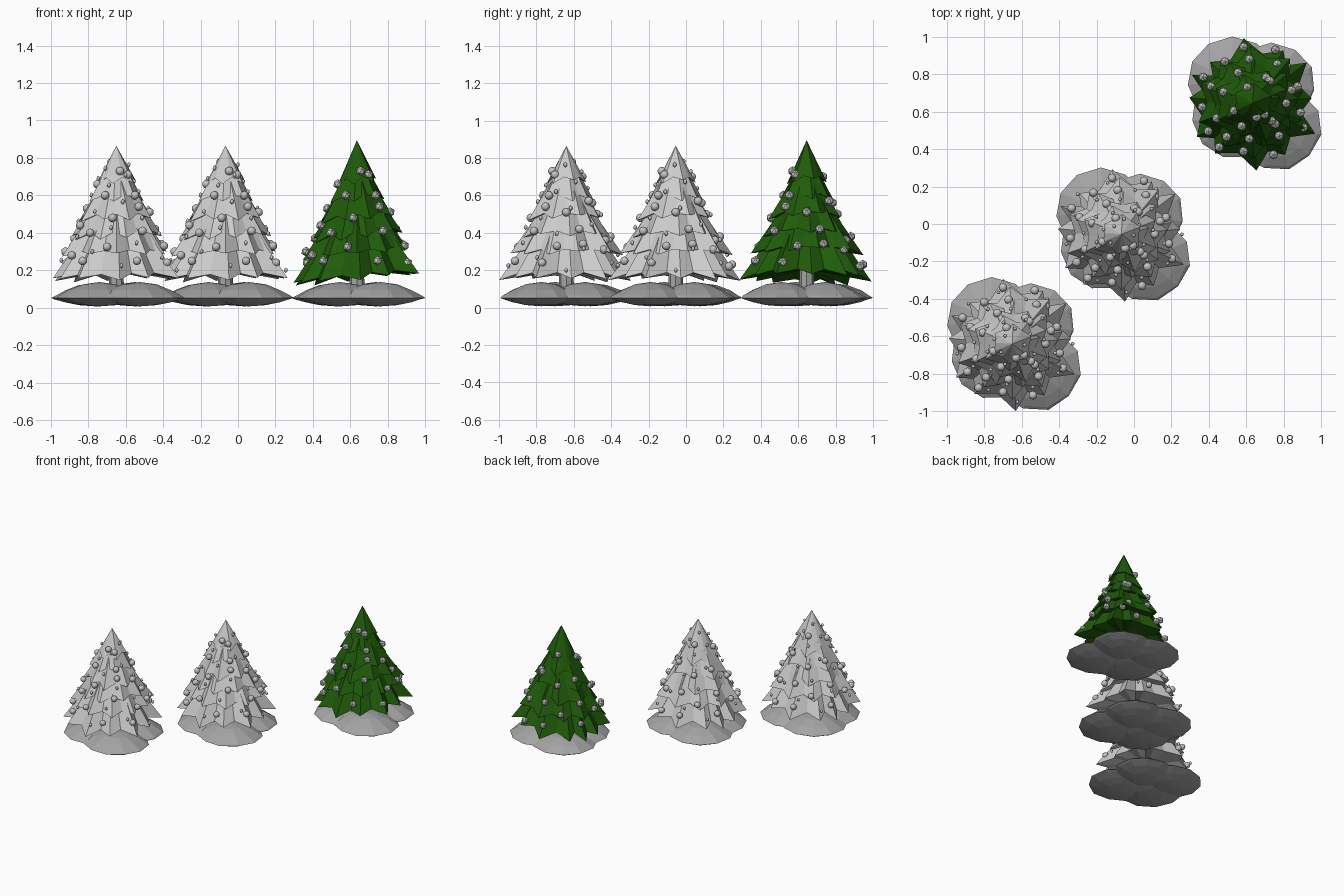
import bpy, bmesh, math, random
from mathutils import Matrix, Vector

if "Cube" in bpy.data.objects:
    bpy.data.objects.remove(bpy.data.objects["Cube"])


def material(name, rgb):
    m = bpy.data.materials.new(name)
    m.diffuse_color = (*rgb, 1)
    m.use_nodes = True
    m.node_tree.nodes["Principled BSDF"].inputs["Base Color"].default_value = m.diffuse_color
    return m


GREEN = material("pine green", (0.014, 0.105, 0.003))
WHITE = material("frosted white", (0.60, 0.60, 0.60))
GREY = material("snow grey", (0.37, 0.37, 0.37))
BAUBLE = material("bauble grey", (0.54, 0.54, 0.54))


def finish(bm, name, mat, loc, smooth=False):
    bmesh.ops.recalc_face_normals(bm, faces=bm.faces)
    for f in bm.faces:
        f.smooth = smooth
    me = bpy.data.meshes.new(name)
    bm.to_mesh(me)
    bm.free()
    me.materials.append(mat)
    ob = bpy.data.objects.new(name, me)
    ob.location = loc
    bpy.context.collection.objects.link(ob)
    return ob


# Branch tips of the lowest tier: (angle in degrees, radius)
TIPS = [(5, .315), (37, .36), (60, .325), (98, .35), (136, .315), (155, .36),
        (175, .34), (211, .35), (233, .335), (273, .36), (302, .325), (334, .37)]
# Tiers: (tip height, tip radius, cone peak height)
TIERS = [(.155, .34, .65), (.28, .295, .72), (.38, .25, .77),
         (.475, .205, .81), (.575, .155, .85), (.67, .11, .89)]


def tier(bm, tips, zb, peak, tilt, rng):
    """Pleated cone with a pointed, zigzag hem."""
    top = bm.verts.new((0, 0, peak))
    under = bm.verts.new((0, 0, zb + .05))
    ring = []
    n = len(tips)
    for i, (a, r) in enumerate(tips):
        b, r2 = tips[(i + 1) % n]
        if b < a:
            b += 360
        a1, am = math.radians(a), math.radians((a + b) / 2)
        rv = min(r, r2) * .83
        ring.append(bm.verts.new((r * math.cos(a1), r * math.sin(a1),
                                  zb + tilt * math.cos(a1) * r / .34 + rng.uniform(-.015, .015))))
        ring.append(bm.verts.new((rv * math.cos(am), rv * math.sin(am),
                                  zb + .025 + tilt * math.cos(am) * rv / .34)))
    for i, v in enumerate(ring):
        w = ring[(i + 1) % len(ring)]
        bm.faces.new((v, w, top))
        bm.faces.new((w, v, under))


def foliage(name, mat, loc, tilt, top):
    rng = random.Random(4)
    bm = bmesh.new()
    for k, (zb, r, peak) in enumerate(TIERS):
        if k == 0:
            tips = TIPS
        else:
            n = 11 - k
            tips = [(360 * i / n + k * 17 % 30 + rng.uniform(-5, 5), r * rng.uniform(.92, 1.06))
                    for i in range(n)]
        tier(bm, tips, zb, peak if k < 5 else top, tilt, rng)
    finish(bm, name, mat, loc)


# Baubles seen on each side: (sideways offset, height)
FRONT = [(.02, .73), (-.06, .6), (.1, .6), (-.02, .48), (.12, .54), (-.14, .4),
         (-.05, .325), (.11, .25), (-.18, .25), (.14, .41)]
RIGHT = [(-.06, .71), (.0, .51), (.07, .42), (-.05, .33), (.09, .34), (.2, .31),
         (-.13, .24), (.12, .57)]
BACK = [(.03, .70), (-.07, .56), (.08, .5), (-.13, .36), (.02, .38), (.15, .31),
        (.05, .23), (-.12, .22)]
LEFT = [(.04, .66), (-.06, .53), (.08, .44), (-.09, .37), (.02, .30), (.15, .28), (-.14, .24)]


def cone_radius(z):
    return (.90 - z) * .455


def baubles(name, loc, spiky):
    bm = bmesh.new()
    for side, spots in enumerate((FRONT, RIGHT, BACK, LEFT)):
        rot = Matrix.Rotation(side * math.pi / 2, 4, 'Z')
        for x, z in spots:
            y = -math.sqrt(max(cone_radius(z) ** 2 - x * x, 0))
            c = rot @ Vector((x, y, z))
            vs = bmesh.ops.create_icosphere(bm, subdivisions=2, radius=.023,
                                            matrix=Matrix.Translation(c))["verts"]
            if spiky:
                for v in vs:
                    if len(v.link_edges) == 5:
                        v.co = c + (v.co - c) * 1.12
    finish(bm, name, BAUBLE, loc, smooth=not spiky)


def small_baubles(name, loc):
    """Tiny drops scattered in a spiral between the large baubles."""
    bm = bmesh.new()
    for i in range(36):
        z = .2 + .6 * (i / 36) ** 1.1
        a = i * 2.4
        r = cone_radius(z) + .004
        m = Matrix.Translation((r * math.cos(a), r * math.sin(a), z)) @ Matrix.Diagonal((1, 1, 1.3, 1))
        bmesh.ops.create_icosphere(bm, subdivisions=1, radius=.011, matrix=m)
    finish(bm, name, BAUBLE, loc, smooth=True)


# Snow mounds: centre x, y, radius x, y, crown height
MOUNDS = [(-.11, .13, .24, .225, .08), (.10, .10, .235, .22, .085),
          (.125, -.135, .24, .225, .085), (-.09, -.06, .235, .235, .085)]


def snow(name, loc):
    """Overlapping lens-shaped mounds with a thin rim."""
    rng = random.Random(9)
    bm = bmesh.new()
    for x, y, rx, ry, h in MOUNDS:
        vs = bmesh.ops.create_uvsphere(bm, u_segments=11, v_segments=8, radius=1)["verts"]
        for v in vs:
            j = rng.uniform(.97, 1.03)
            rise = 1 - v.co.x ** 2 - v.co.y ** 2
            v.co = Vector((x + v.co.x * rx * j, y + v.co.y * ry * j,
                           .052 + rise * (h if v.co.z > 0 else -.045)))
    finish(bm, name, GREY, loc)


def trunk(name, loc):
    bm = bmesh.new()
    bmesh.ops.create_cone(bm, cap_ends=True, segments=8, radius1=.042, radius2=.034,
                          depth=.28, matrix=Matrix.Translation((0, 0, .2)))
    finish(bm, name, GREY, loc)


# Three trees along a diagonal
TREES = [("left", -.65, -.64, WHITE, .01, .865), ("middle", -.067, -.055, WHITE, .01, .865),
         ("right", .635, .645, GREEN, .035, .895)]
for n, x, y, mat, tilt, top in TREES:
    loc = (x, y, 0)
    foliage(n + "_tree_branches", mat, loc, tilt, top)
    trunk(n + "_tree_trunk", loc)
    snow(n + "_tree_snow", loc)
    baubles(n + "_tree_baubles", loc, mat is GREEN)
    if mat is WHITE:
        small_baubles(n + "_tree_small_baubles", loc)
